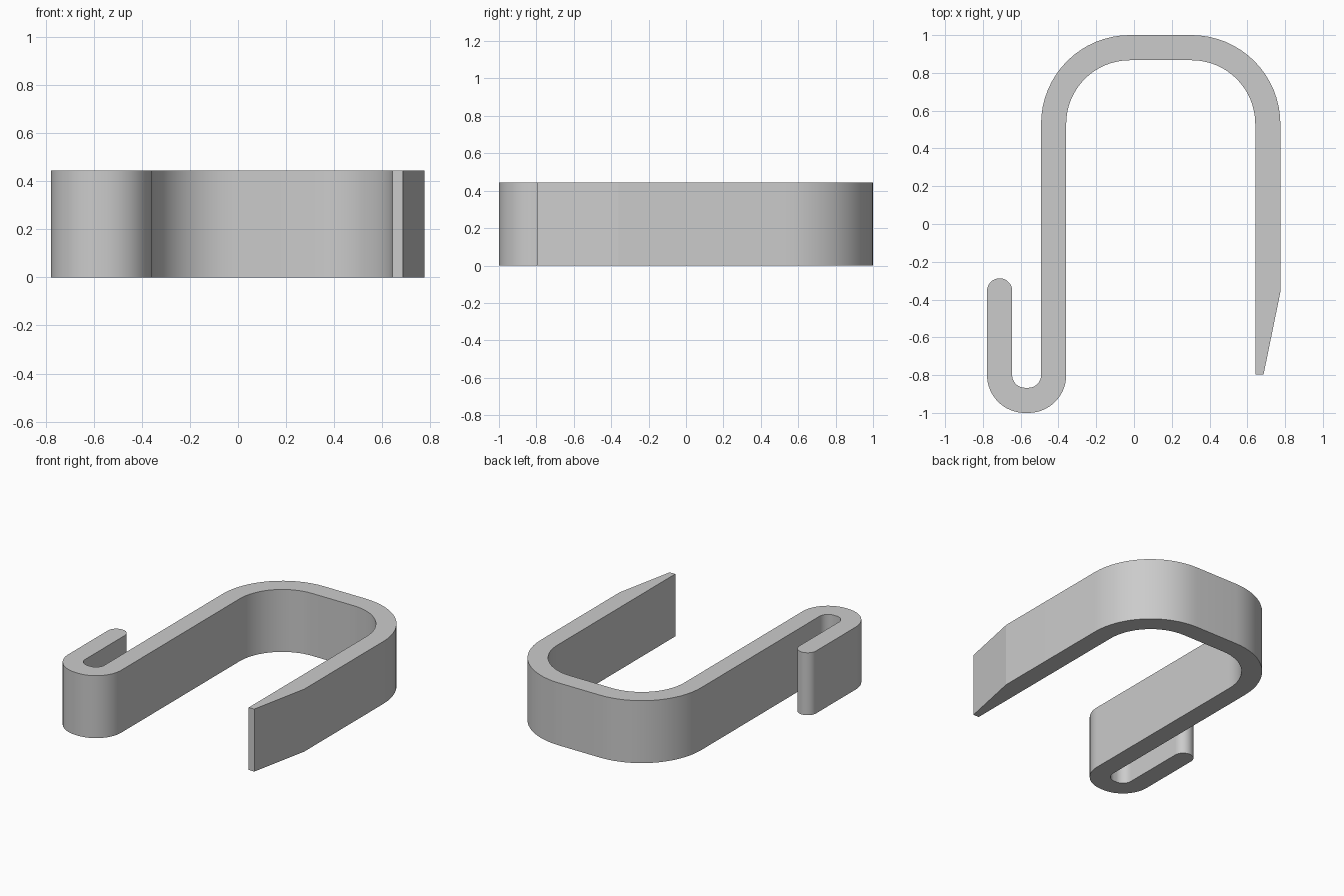
import bpy
import bmesh
from math import cos, sin, radians

if "Cube" in bpy.data.objects:
    bpy.data.objects.remove(bpy.data.objects["Cube"], do_unlink=True)

HEIGHT = 0.445
BAND = 0.133          # thickness of the bent strip
BIG, SMALL = 0.47, 0.2    # outer bend radii
STEPS = 16


def arc(cx, cy, r, start, end):
    """Points along an arc, angles in degrees."""
    n = max(2, round(abs(end - start) / 90 * STEPS))
    angles = [radians(start + (end - start) * i / n) for i in range(n + 1)]
    return [(cx + r * cos(a), cy + r * sin(a)) for a in angles]


# Bend centres
left_bend, right_bend = (-0.022, 0.53), (0.305, 0.53)
hook_left, hook_right = (-0.578, -0.8), (-0.559, -0.8)
hook_tip = (hook_left[0] - SMALL + BAND / 2, -0.354)
outer_x = right_bend[0] + BIG
inner_x = outer_x - BAND

# Outline: outside of the hook and arch, then back along the inside
outline = (
    arc(*hook_tip, BAND / 2, 0, 180)
    + arc(*hook_left, SMALL, 180, 270)
    + arc(*hook_right, SMALL, 270, 360)
    + arc(*left_bend, BIG - BAND, 180, 90)
    + arc(*right_bend, BIG - BAND, 90, 0)
    + [(inner_x, -0.796), (inner_x + 0.044, -0.796), (outer_x, -0.36)]
    + arc(*right_bend, BIG, 0, 90)
    + arc(*left_bend, BIG, 90, 180)
    + arc(*hook_right, SMALL - BAND, 360, 270)
    + arc(*hook_left, SMALL - BAND, 270, 180)
)

# Extrude the outline into the clip
bm = bmesh.new()
base = bm.faces.new([bm.verts.new((x, y, 0)) for x, y in outline])
result = bmesh.ops.extrude_face_region(bm, geom=[base], use_keep_orig=True)
top = [v for v in result["geom"] if isinstance(v, bmesh.types.BMVert)]
bmesh.ops.translate(bm, verts=top, vec=(0, 0, HEIGHT))
bmesh.ops.recalc_face_normals(bm, faces=bm.faces[:])
mesh = bpy.data.meshes.new("hook_clip")
bm.to_mesh(mesh)
bm.free()
clip = bpy.data.objects.new("hook_clip", mesh)
bpy.context.collection.objects.link(clip)

# Plain grey material
grey = bpy.data.materials.new("light_grey")
grey.use_nodes = True
colour = (0.6, 0.6, 0.6, 1)
grey.diffuse_color = colour
grey.node_tree.nodes["Principled BSDF"].inputs["Base Color"].default_value = colour
mesh.materials.append(grey)

# Smooth bends, sharp rims
bpy.ops.object.select_all(action="DESELECT")
clip.select_set(True)
bpy.context.view_layer.objects.active = clip
bpy.ops.object.shade_smooth_by_angle(angle=radians(30))
# The taper is flat, so keep its start crisp
for edge in mesh.edges:
    a, b = (mesh.vertices[i].co for i in edge.vertices)
    if abs(a.y + 0.36) < 1e-4 and abs(b.y + 0.36) < 1e-4:
        edge.use_edge_sharp = True
